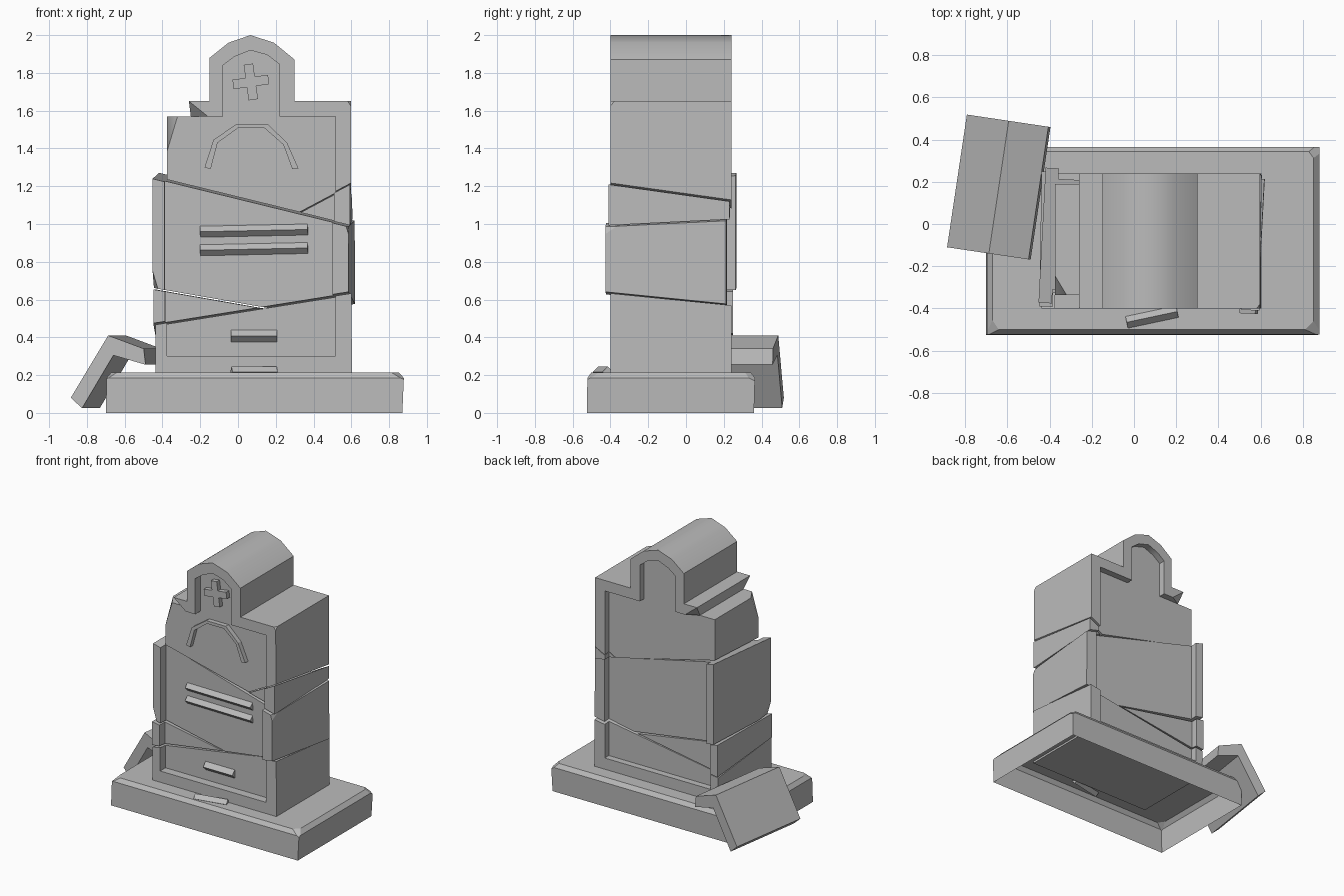
import bpy, bmesh
from math import radians
from mathutils import Vector, Matrix

cube = bpy.data.objects.get("Cube")
if cube:
    bpy.data.objects.remove(cube)

stone = bpy.data.materials.new("grey_stone")
stone.use_nodes = True
GREY = (0.5, 0.5, 0.5, 1)
stone.diffuse_color = GREY
stone.node_tree.nodes["Principled BSDF"].inputs["Base Color"].default_value = GREY


def finish(bm, name):
    bmesh.ops.remove_doubles(bm, verts=bm.verts, dist=0.0005)
    bmesh.ops.recalc_face_normals(bm, faces=bm.faces)
    mesh = bpy.data.meshes.new(name)
    bm.to_mesh(mesh)
    bm.free()
    mesh.materials.append(stone)
    obj = bpy.data.objects.new(name, mesh)
    bpy.context.collection.objects.link(obj)
    return obj


def loft(rings, first=True, last=True):
    """Join equal rings of points with quads and cap the chosen ends."""
    bm = bmesh.new()
    loops = [[bm.verts.new(p) for p in ring] for ring in rings]
    n = len(loops[0])
    for a, b in zip(loops, loops[1:]):
        for i in range(n):
            j = (i + 1) % n
            bm.faces.new((a[i], a[j], b[j], b[i]))
    if first:
        bm.faces.new(loops[0])
    if last:
        bm.faces.new(loops[-1])
    bmesh.ops.remove_doubles(bm, verts=bm.verts, dist=0.0005)
    bmesh.ops.recalc_face_normals(bm, faces=bm.faces)
    return bm


def cut(bm, point, normal, cap=True):
    """Remove everything on the normal's side of a plane and close the cut."""
    bmesh.ops.bisect_plane(bm, geom=bm.verts[:] + bm.edges[:] + bm.faces[:], dist=1e-5,
                           plane_co=point, plane_no=normal, clear_outer=True)
    if cap:
        bmesh.ops.holes_fill(bm, edges=[e for e in bm.edges if e.is_boundary], sides=0)


def box(name, centre, size, rot=(0, 0, 0)):
    bm = bmesh.new()
    bmesh.ops.create_cube(bm, size=1, matrix=Matrix.Diagonal((*size, 1)))
    obj = finish(bm, name)
    obj.location = centre
    obj.rotation_euler = [radians(a) for a in rot]
    return obj


# Headstone outline, with a raised border around recessed panels
FRONT, BACK, PANEL_F, PANEL_B = -0.40, 0.24, -0.335, 0.19
ARCH_OUT = [(0.3, 1.65), (0.3, 1.87), (0.19, 1.96), (0.066, 2), (-0.05, 1.96), (-0.15, 1.88), (-0.15, 1.65)]
ARCH_IN = [(0.22, 1.57), (0.22, 1.845), (0.155, 1.895), (0.066, 1.92), (-0.02, 1.885), (-0.08, 1.84), (-0.08, 1.57)]
OUTER = [(-0.438, 0.2), (0.603, 0.2), (0.597, 1.65)] + ARCH_OUT
INNER = [(-0.375, 0.3), (0.515, 0.3), (0.515, 1.57)] + ARCH_IN
WHOLE = (OUTER + [(-0.438, 1.65)], INNER + [(-0.375, 1.57)])
# Broken version: the border is missing at the upper right-hand corner
STUB = [(-0.25, 1.57), (-0.375, 1.57)]
BROKEN = ([INNER[0]] + OUTER[1:] + [(-0.26, 1.65)] + STUB, INNER + [(-0.16, 1.57)] + STUB)


def headstone(outlines):
    outer, inner = outlines

    def ring(points, rim, panel):
        return [(p[0], panel if o == i else rim, p[1]) for p, o, i in zip(points, outer, inner)]
    return loft([ring(inner, PANEL_F, PANEL_F), ring(inner, FRONT, PANEL_F), ring(outer, FRONT, PANEL_F),
                 ring(outer, BACK, PANEL_B), ring(inner, BACK, PANEL_B), ring(inner, PANEL_B, PANEL_B)])


# Crack planes: start point, slope along x, slope along y
CRACKS = {
    "top": ((0.31, FRONT, 1.06), -0.245, 0.05),
    "top_side": ((0.31, FRONT, 1.06), 0.53, -0.14),
    "low": ((0.12, FRONT, 0.56), -0.175, 0.0),
    "low_side": ((0.12, FRONT, 0.56), 0.16, -0.1),
}


def slab(name, above=(), below=(), outlines=WHOLE, yaw=0, shift=(0, 0, 0), chips=()):
    bm = headstone(outlines)
    for cracks, sign in ((above, -1), (below, 1)):
        for key in cracks:
            point, sx, sy = CRACKS[key]
            gap = Vector((0, 0, -0.004 * sign))
            cut(bm, Vector(point) + gap, Vector((-sx, -sy, 1)) * sign)
    for point, normal in chips:
        cut(bm, point, normal)
    pivot = Vector((0.08, -0.08, 0))
    turn = Matrix.Translation(pivot + Vector(shift)) @ Matrix.Rotation(radians(yaw), 4, "Z") @ Matrix.Translation(-pivot)
    bm.transform(turn)
    return finish(bm, name)


# Broken slabs, stacked slightly out of line
top_slab = slab("top_slab", above=("top", "top_side"), outlines=BROKEN,
                chips=[((-0.32, PANEL_F, 1.57), (-1, -0.6, 0.3)),
                       ((0.58, FRONT, 1.65), (1, -0.8, 0.7))])
slab("upper_wedge", above=("top",), below=("top_side",), yaw=-1)
slab("middle_slab", above=("low", "low_side"), below=("top",), yaw=-3, shift=(0.002, 0, 0),
     chips=[((-0.438, FRONT, 0.75), (-1, -0.2, -0.3)), ((0.59, FRONT, 0.98), (1, -0.2, 0.3))])
slab("lower_wedge", above=("low_side",), below=("low",), yaw=-1, shift=(-0.005, 0, 0))
slab("bottom_slab", below=("low_side",))

bpy.ops.object.select_all(action="DESELECT")
bpy.context.view_layer.objects.active = top_slab
top_slab.select_set(True)
bpy.ops.object.shade_smooth_by_angle(angle=radians(40))


# Plinth, open underneath, with a sloped upper edge and chipped corners
def rectangle(x0, x1, y0, y1, z):
    return [(x0, y0, z), (x1, y0, z), (x1, y1, z), (x0, y1, z)]


plinth = loft([rectangle(-0.7, 0.87, -0.525, 0.36, 0), rectangle(-0.695, 0.878, -0.522, 0.365, 0.185),
               rectangle(-0.67, 0.85, -0.5, 0.343, 0.215)], first=False)
bmesh.ops.recalc_face_normals(plinth, faces=plinth.faces)
for corner, direction in (((0.81, -0.5, 0.215), (0.5, -0.5, 1.2)), ((-0.64, -0.5, 0.215), (-0.6, -0.4, 1.2)),
                          ((0.83, 0.34, 0.215), (0.7, 0.5, 1))):
    bmesh.ops.bisect_plane(plinth, geom=plinth.verts[:] + plinth.edges[:] + plinth.faces[:],
                           plane_co=corner, plane_no=direction, clear_outer=True)
    bmesh.ops.holes_fill(plinth, edges=[e for e in plinth.edges if e.is_boundary
                                        and max(v.co.z for v in e.verts) > 0.05], sides=0)
finish(plinth, "plinth")


def prism(name, outline, y0, y1):
    return finish(loft([[(x, y, z) for x, z in outline] for y in (y0, y1)]), name)


# Fallen border corner leaning on the plinth
corner_piece = [(0, 0.08), (0.2, 0.41), (0.39, 0.34), (0.4, 0.255), (0.228, 0.305), (0.06, 0.025)]
fallen = prism("fallen_corner", corner_piece, 0, 0.635)
fallen.location = (-0.885, -0.11, 0)
fallen.rotation_euler.z = radians(-8.5)

# Carved arch and cross on the front panel
band = [(-0.177, 1.3), (-0.13, 1.445), (-0.008, 1.53), (0.156, 1.53), (0.26, 1.43), (0.32, 1.295),
        (0.288, 1.29), (0.24, 1.42), (0.14, 1.508), (0, 1.508), (-0.108, 1.43), (-0.145, 1.29)]
prism("carved_arch", band, PANEL_F - 0.035, PANEL_F + 0.02)

a, b = 0.025, 0.095
plus = [(-a, -b), (a, -b), (a, -a), (b, -a), (b, a), (a, a), (a, b), (-a, b), (-a, a), (-b, a), (-b, -a), (-a, -a)]
cross = prism("carved_cross", plus, -0.035, 0.02)
cross.location = (0.068, PANEL_F, 1.752)
cross.rotation_euler.y = radians(-8)

# Inscription bars and a loose chip on the plinth
for i, z in enumerate((0.965, 0.867)):
    box(f"inscription_bar_{i + 1}", (0.085, PANEL_F, z), (0.57, 0.042, 0.042), (45, -1.2, -3))
box("small_bar", (0.085, PANEL_F, 0.408), (0.245, 0.045, 0.045), (45, 0, 0))
box("loose_chip", (0.085, -0.44, 0.217), (0.245, 0.04, 0.04), (45, 0, 12))
